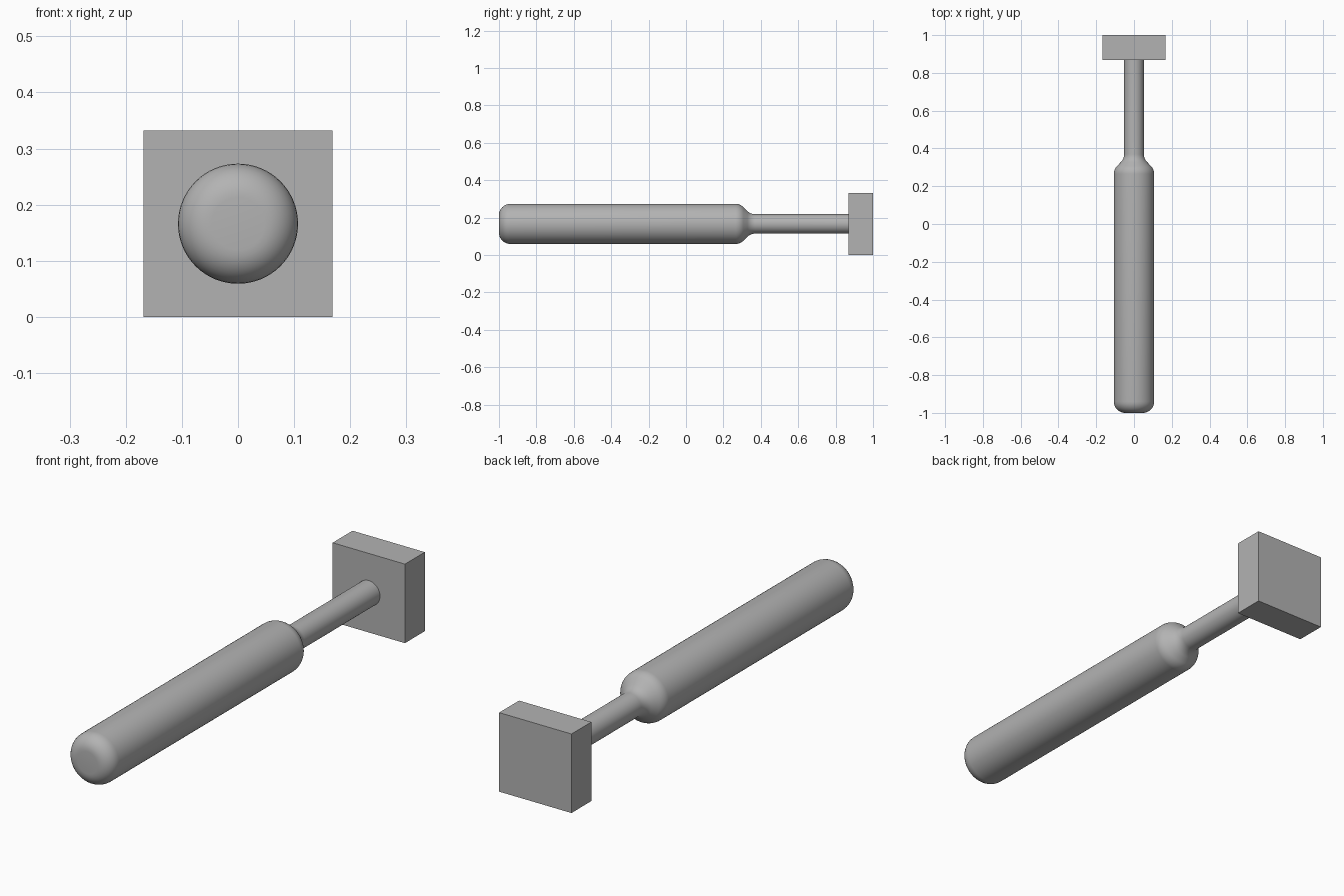
import bpy, bmesh
from math import sin, cos, pi
from mathutils import Matrix

cube = bpy.data.objects.get("Cube")
if cube:
    bpy.data.objects.remove(cube, do_unlink=True)

AXIS_Z = 0.166
HANDLE_R, SHAFT_R, FILLET = 0.107, 0.052, 0.06
BLOCK_FRONT = 0.868
SEGMENTS = 64

grey = bpy.data.materials.new("plain grey")
grey.use_nodes = True
colour = (0.45, 0.45, 0.45, 1)
grey.diffuse_color = colour
grey.node_tree.nodes["Principled BSDF"].inputs["Base Color"].default_value = colour


def add_object(name, bm):
    bmesh.ops.recalc_face_normals(bm, faces=bm.faces)
    mesh = bpy.data.meshes.new(name)
    bm.to_mesh(mesh)
    bm.free()
    mesh.materials.append(grey)
    obj = bpy.data.objects.new(name, mesh)
    bpy.context.collection.objects.link(obj)
    return obj


def arc(r, y, radius, start, end, steps=8):
    """Points (radius, y) along an arc in the profile plane."""
    angles = [start + (end - start) * i / steps for i in range(steps + 1)]
    return [(r + radius * cos(a), y + radius * sin(a)) for a in angles]


# Handle and shaft: one turned profile with a rounded butt and a soft shoulder
profile = [(0, -1)]
profile += arc(HANDLE_R - FILLET, -1 + FILLET, FILLET, -pi / 2, 0)
profile += arc(HANDLE_R - FILLET, 0.265, FILLET, 0, pi / 4)
profile += arc(SHAFT_R + FILLET, 0.37, FILLET, 5 * pi / 4, pi)
profile += [(SHAFT_R, BLOCK_FRONT), (0, BLOCK_FRONT)]

bm = bmesh.new()
verts = [bm.verts.new((r, y, AXIS_Z)) for r, y in profile]
edges = [bm.edges.new(pair) for pair in zip(verts, verts[1:])]
bmesh.ops.spin(bm, geom=verts + edges, cent=(0, 0, AXIS_Z), axis=(0, 1, 0),
               angle=2 * pi, steps=SEGMENTS)
bmesh.ops.remove_doubles(bm, verts=bm.verts, dist=0.0001)
handle = add_object("handle_and_shaft", bm)
bpy.context.view_layer.objects.active = handle
handle.select_set(True)
bpy.ops.object.shade_smooth_by_angle()

# Square end block
bm = bmesh.new()
bmesh.ops.create_cube(bm, size=1, matrix=Matrix.Translation(
    (0, (1 + BLOCK_FRONT) / 2, AXIS_Z)) @ Matrix.Diagonal((0.336, 1 - BLOCK_FRONT, 2 * AXIS_Z, 1)))
add_object("end_block", bm)
